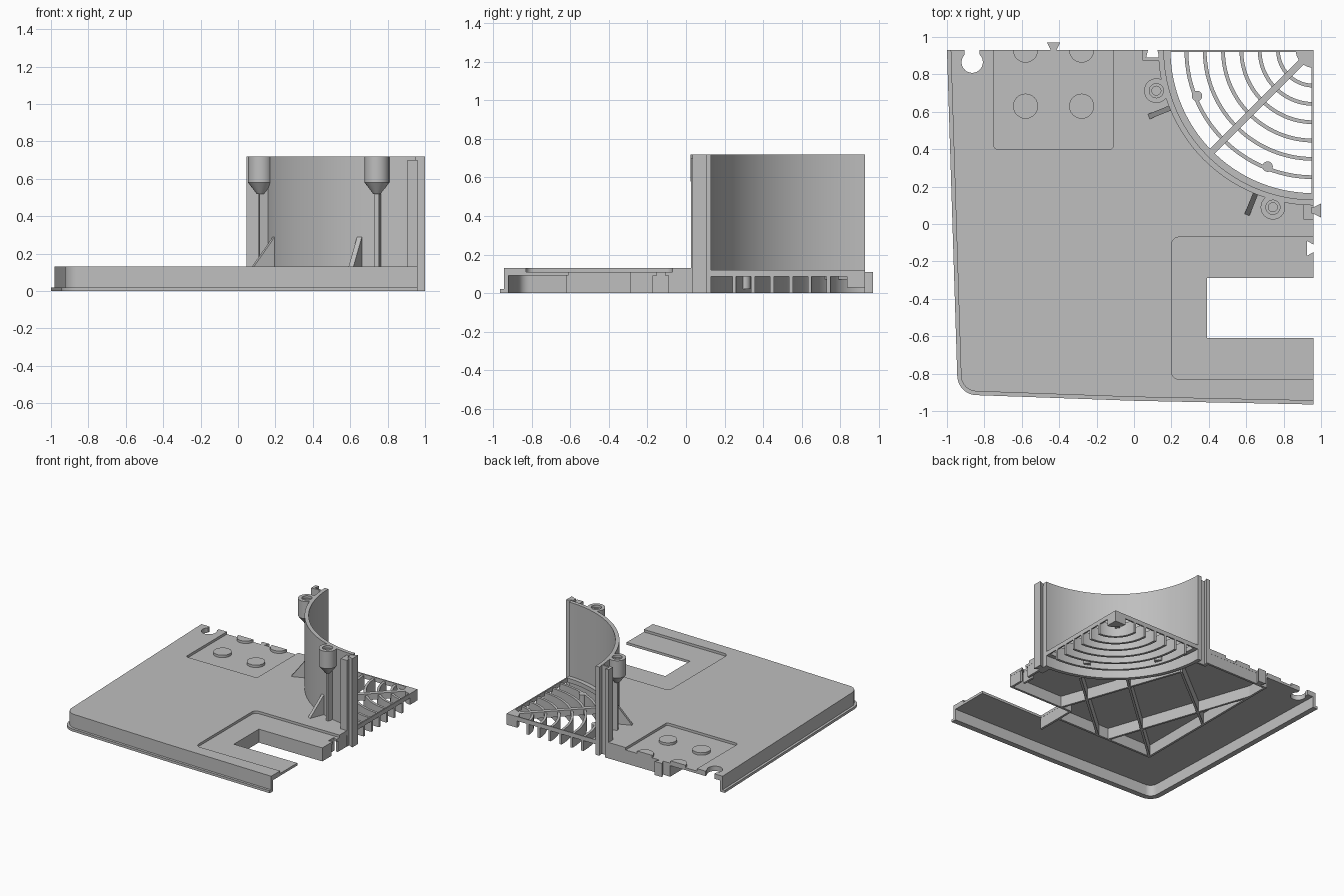
import bpy, bmesh
from math import cos, sin, radians, pi, hypot, atan2

if "Cube" in bpy.data.objects:
    bpy.data.objects.remove(bpy.data.objects["Cube"])

grey = bpy.data.materials.new("matte_grey")
grey.use_nodes = True
grey.diffuse_color = (0.52, 0.52, 0.52, 1)
grey.node_tree.nodes["Principled BSDF"].inputs["Base Color"].default_value = grey.diffuse_color

FAN = (0.96, 0.93)      # fan axis, at the open corner
BACK, SIDE = 0.93, 0.96  # cut edges of the plate
TOP, FLOOR, UNDER, HIGH = 0.13, 0.11, 0.09, 0.72
parts = []


def finish(name, bm):
    bmesh.ops.recalc_face_normals(bm, faces=bm.faces)
    mesh = bpy.data.meshes.new(name)
    bm.to_mesh(mesh)
    bm.free()
    mesh.materials.append(grey)
    ob = bpy.data.objects.new(name, mesh)
    bpy.context.collection.objects.link(ob)
    parts.append(ob)
    return ob


def prism(name, outline, z0, z1):
    """Extrude a flat outline from z0 to z1."""
    bm = bmesh.new()
    face = bm.faces.new([bm.verts.new((x, y, z0)) for x, y in outline])
    bm.normal_update()
    ext = bmesh.ops.extrude_face_region(bm, geom=[face])
    top = [v for v in ext["geom"] if isinstance(v, bmesh.types.BMVert)]
    bmesh.ops.translate(bm, verts=top, vec=(0, 0, z1 - z0))
    bmesh.ops.triangulate(bm, faces=[f for f in bm.faces if len(f.verts) > 4])
    return finish(name, bm)


def spin(name, profile, centre, a0=0, a1=360, n=24):
    """Turn a closed (radius, z) profile around a vertical axis."""
    bm = bmesh.new()
    full = a1 - a0 == 360
    rows = []
    for i in range(n if full else n + 1):
        a = radians(a0 + (a1 - a0) * i / n)
        rows.append([bm.verts.new((centre[0] + r * cos(a), centre[1] + r * sin(a), z))
                     for r, z in profile])
    m = len(profile)
    for i in range(n):
        p, q = rows[i], rows[(i + 1) % len(rows)]
        for j in range(m):
            k = (j + 1) % m
            bm.faces.new((p[j], p[k], q[k], q[j]))
    if not full:
        bm.faces.new(rows[0])
        bm.faces.new(rows[-1][::-1])
    bmesh.ops.remove_doubles(bm, verts=bm.verts, dist=0.0002)
    return finish(name, bm)


def quarter(name, r0, r1, z0, z1, n=40):
    return spin(name, [(r0, z0), (r1, z0), (r1, z1), (r0, z1)], FAN, 180, 270, n)


def bar(name, p, q, width, z0, z1):
    dx, dy = q[0] - p[0], q[1] - p[1]
    s = width / 2 / hypot(dx, dy)
    ox, oy = -dy * s, dx * s
    return prism(name, [(p[0] - ox, p[1] - oy), (q[0] - ox, q[1] - oy),
                        (q[0] + ox, q[1] + oy), (p[0] + ox, p[1] + oy)], z0, z1)


def arc(cx, cy, r, a0, a1, n):
    return [(cx + r * cos(radians(a0 + (a1 - a0) * i / n)),
             cy + r * sin(radians(a0 + (a1 - a0) * i / n))) for i in range(n + 1)]


def polar(r, a):
    return FAN[0] + r * cos(radians(a)), FAN[1] + r * sin(radians(a))


def rim(d):
    """Outer edge of the shell, moved inward by d."""
    return ([(-1 + d, BACK)] + arc(-0.84, -0.81, 0.105 - d, 182, 268, 10)
            + [(0, -0.945 + d), (SIDE, -0.965 + d)])


# Plate in two layers; the upper one leaves the shallow pockets open
keyhole = [(-0.825, BACK)] + arc(-0.865, 0.865, 0.057, 45, -225, 20) + [(-0.905, BACK)]
bite = arc(*FAN, 0.815, 270, 180, 32)
groove = [(0.125, BACK), (0.135, 0.89), (0.065, 0.89), (0.075, BACK)]
slot = [(SIDE, -0.61), (0.39, -0.61), (0.39, -0.29), (SIDE, -0.29)]
notch = [(SIDE, -0.15), (0.925, -0.17), (0.925, -0.09), (SIDE, -0.11)]
side_pocket = ([(SIDE, -0.83)] + arc(0.24, -0.79, 0.04, 270, 180, 5)
               + arc(0.24, -0.11, 0.04, 180, 90, 5) + [(SIDE, -0.07)])
back_pocket = ([(-0.11, BACK)] + arc(-0.13, 0.42, 0.02, 0, -90, 4)
               + arc(-0.73, 0.42, 0.02, 270, 180, 4) + [(-0.75, BACK)])
prism("plate_floor", rim(0.02) + slot + notch + bite + groove + keyhole, UNDER, FLOOR)
prism("plate_top", rim(0.02) + side_pocket + bite + groove + back_pocket + keyhole, FLOOR, TOP)

# Outer rim wall and its bottom lip
prism("rim_wall", rim(0.02) + rim(0.045)[::-1], 0, FLOOR)
prism("rim_lip", rim(0) + rim(0.03)[::-1], 0, 0.02)

# Raised pads in the back pocket, the rear pair cut in half by the edge
for x in (-0.58, -0.28):
    spin("pad", [(0, FLOOR), (0.067, FLOOR), (0.067, TOP), (0, TOP)], (x, 0.63))
    spin("half_pad", [(0, FLOOR), (0.067, FLOOR), (0.067, TOP), (0, TOP)], (x, BACK), 180, 360, 14)

# Fan duct, grille rings and hub
quarter("duct_wall", 0.80, 0.83, 0, HIGH, 48)
quarter("grille_rim", 0.765, 0.802, 0.085, 0.12)
for i in range(6):
    r = 0.19 + i * 0.098
    quarter("grille_ring", r - 0.01, r + 0.01, 0, 0.11, 28)
quarter("grille_hub", 0, 0.095, 0.03, 0.12, 10)
bar("grille_spoke", polar(0.05, 225), polar(0.78, 225), 0.035, 0.07, 0.12)
bar("grille_edge_back", (0.17, 0.925), (SIDE, 0.925), 0.01, 0.085, 0.12)
bar("grille_edge_side", (0.955, 0.14), (0.955, BACK), 0.01, 0.085, 0.12)
for a in (201.5, 248.5):
    spin("grille_screw_post", [(0, 0.02), (0.028, 0.02), (0.028, 0.11), (0, 0.11)],
         polar(0.67, a), n=16)

# Screw bosses on the duct, each with a tapered foot and a fin
for a in (194.5, 255.5):
    spin("screw_boss", [(0, 0.52), (0.02, 0.52), (0.066, 0.58), (0.066, HIGH), (0.038, HIGH),
                        (0.038, 0.70), (0.024, 0.70), (0.024, 0.62), (0, 0.62)], polar(0.868, a))
    bar("boss_fin", polar(0.82, a), polar(0.875, a), 0.025, FLOOR, 0.56)

# Triangular gussets bracing the duct
for a in (202, 248):
    bm = bmesh.new()
    t = radians(a)
    ox, oy = -sin(t) * 0.014, cos(t) * 0.014
    tri = [(0.82, FLOOR), (0.95, FLOOR), (0.95, TOP), (0.825, 0.295), (0.82, 0.295)]
    sides = []
    for s in (-1, 1):
        sides.append([bm.verts.new((polar(r, a)[0] + s * ox, polar(r, a)[1] + s * oy, z))
                      for r, z in tri])
        bm.faces.new(sides[-1])
    for j in range(len(tri)):
        k = (j + 1) % len(tri)
        bm.faces.new((sides[0][j], sides[0][k], sides[1][k], sides[1][j]))
    finish("gusset", bm)

# Joining posts at the duct ends, and the dovetail tabs
prism("side_post", [(0.905, 0.025), (SIDE, 0.025), (SIDE, 0.13), (0.905, 0.13)], 0, 0.70)
prism("side_post_tab", [(0.95, 0.055), (SIDE, 0.055), (1, 0.035), (1, 0.11),
                        (SIDE, 0.09), (0.95, 0.09)], 0, HIGH)
prism("back_post", [(0.045, BACK), (0.045, 0.875), (0.15, 0.875), (0.15, BACK)] + groove, 0, HIGH)
prism("back_tab", [(-0.445, 0.92), (-0.415, 0.92), (-0.415, BACK), (-0.395, 0.97),
                   (-0.465, 0.97), (-0.445, BACK)], 0, FLOOR)

# Stiffening ribs under the plate
ribs = [((-0.5, -0.42), (-0.5, BACK)), ((-0.5, -0.42), (0.38, -0.42)),
        ((0.38, -0.62), (0.38, -0.28)), ((0.38, -0.28), (SIDE, -0.28)),
        ((0.95, -0.28), (0.95, -0.17)), ((0.95, -0.09), (0.95, 0.1)),
        ((0.915, -0.18), (0.915, -0.08)), ((-0.5, 0.92), (0.06, 0.92)),
        ((0.475, -0.28), (0.13, 0.7)), ((-0.1, -0.42), (-0.5, 0.75)),
        ((-0.5, -0.42), (0.37, 0.36)), ((-0.5, 0.2), (0.13, 0.7)),
        ((0, -0.42), (0.65, 0.15))]
for p, q in ribs:
    bar("under_rib", p, q, 0.018, 0, UNDER + 0.005)

# Smooth the round parts, keep the edges sharp
bpy.ops.object.select_all(action='DESELECT')
for ob in parts:
    ob.select_set(True)
bpy.context.view_layer.objects.active = parts[0]
bpy.ops.object.shade_smooth_by_angle(angle=radians(30))
